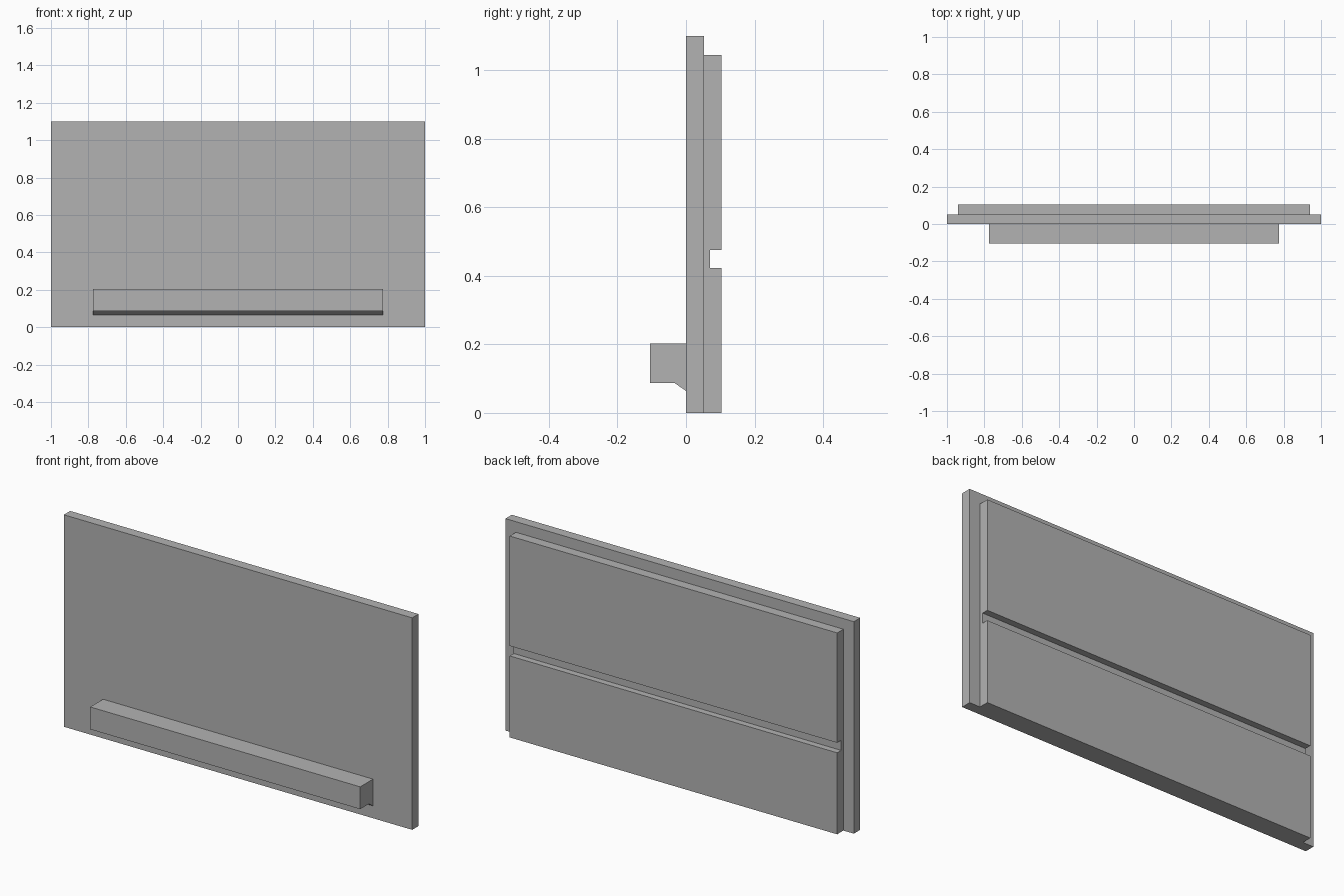
import bpy
import bmesh

if "Cube" in bpy.data.objects:
    bpy.data.objects.remove(bpy.data.objects["Cube"])

grey = bpy.data.materials.new("plain grey")
grey.diffuse_color = (0.45, 0.45, 0.45, 1)
grey.use_nodes = True
grey.node_tree.nodes["Principled BSDF"].inputs["Base Color"].default_value = grey.diffuse_color


def extrude_profile(name, profile, half_width):
    """Sweep a (y, z) outline along x, centred on x = 0."""
    bm = bmesh.new()
    face = bm.faces.new([bm.verts.new((-half_width, y, z)) for y, z in profile])
    swept = bmesh.ops.extrude_face_region(bm, geom=[face])["geom"]
    verts = [v for v in swept if isinstance(v, bmesh.types.BMVert)]
    bmesh.ops.translate(bm, verts=verts, vec=(2 * half_width, 0, 0))
    bmesh.ops.recalc_face_normals(bm, faces=bm.faces)
    mesh = bpy.data.meshes.new(name)
    bm.to_mesh(mesh)
    bm.free()
    mesh.materials.append(grey)
    obj = bpy.data.objects.new(name, mesh)
    bpy.context.collection.objects.link(obj)
    return obj


# Wide front panel
extrude_profile("front_panel", [(0, 0), (0.052, 0), (0.052, 1.10), (0, 1.10)], 1.0)

# Narrower backing board with a horizontal groove across its rear face
extrude_profile("back_board", [
    (0.052, 0), (0.103, 0), (0.103, 0.423), (0.07, 0.423),
    (0.07, 0.475), (0.103, 0.475), (0.103, 1.045), (0.052, 1.045)], 0.94)

# Front ledge with a small sloped support underneath
extrude_profile("front_ledge", [
    (0, 0.203), (-0.105, 0.203), (-0.105, 0.087),
    (-0.033, 0.087), (0, 0.064)], 0.775)
